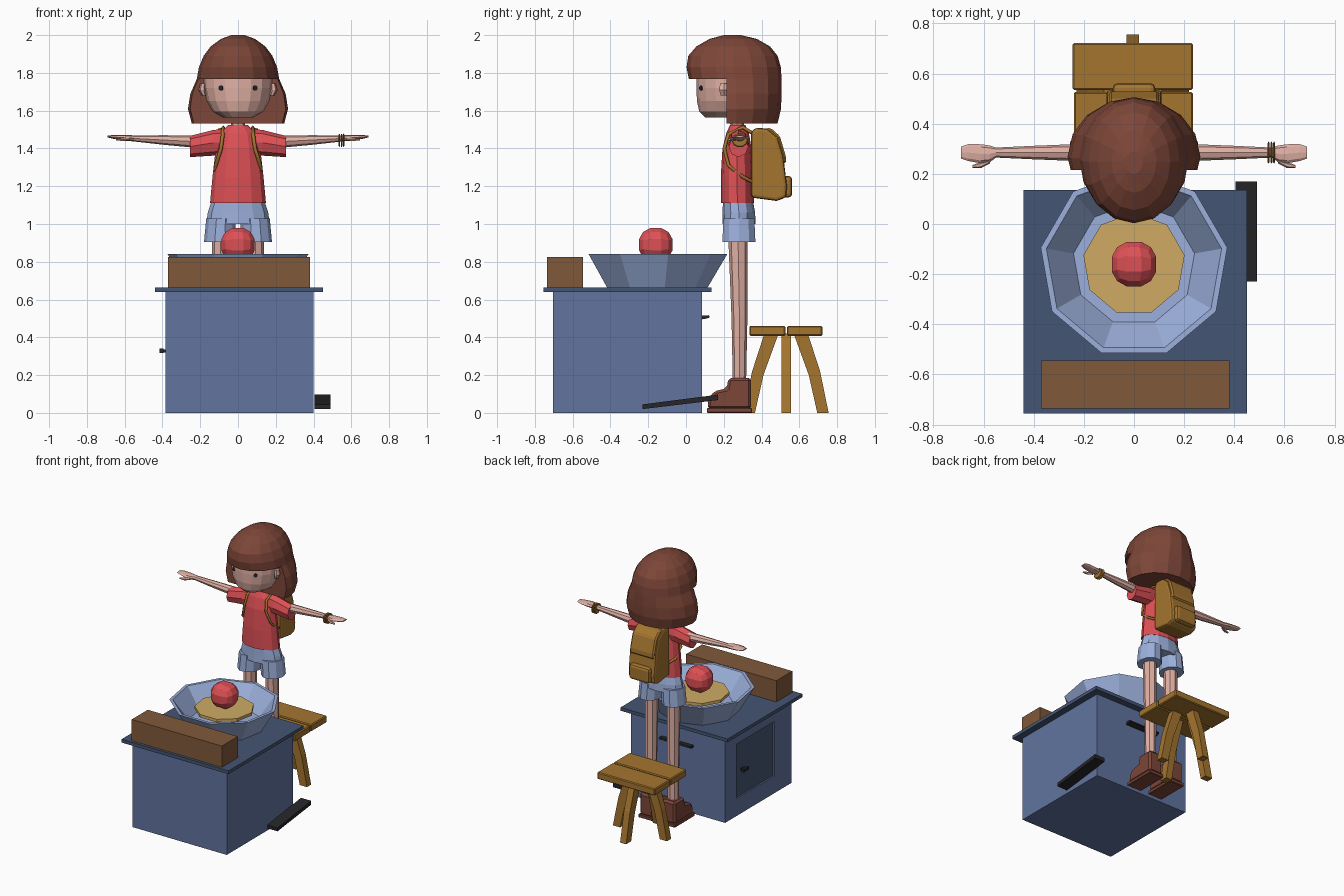
import bpy, bmesh, math
from mathutils import Vector, Matrix

if "Cube" in bpy.data.objects:
    bpy.data.objects.remove(bpy.data.objects["Cube"])


def material(name, hexcode):
    m = bpy.data.materials.new(name)
    rgb = [int(hexcode[i:i + 2], 16) / 255 for i in (0, 2, 4)]
    m.diffuse_color = [c / 12.92 if c < 0.04 else ((c + 0.055) / 1.055) ** 2.4 for c in rgb] + [1]
    m.use_nodes = True
    m.node_tree.nodes["Principled BSDF"].inputs["Base Color"].default_value = m.diffuse_color
    return m


HAIR = material("chestnut", "7D4638")
SKIN = material("skin", "E0B0A4")
RED = material("red", "DE5055")
PALE = material("pale_blue", "9CB0DC")
BLUE = material("cabinet_blue", "61749F")
NAVY = material("navy", "455573")
GOLD = material("golden_wood", "A5752F")
BROWN = material("brown_wood", "80593A")
TAN = material("tan", "D0AB65")
BLACK = material("black", "26262A")


def finish(name, bm, mat, bevel=0, segments=1):
    bmesh.ops.recalc_face_normals(bm, faces=bm.faces)
    me = bpy.data.meshes.new(name)
    bm.to_mesh(me)
    bm.free()
    ob = bpy.data.objects.new(name, me)
    bpy.context.collection.objects.link(ob)
    me.materials.append(mat)
    if bevel:
        mod = ob.modifiers.new("bevel", 'BEVEL')
        mod.width, mod.segments = bevel, segments
    return ob


def box(name, mat, x, y, z, bevel=0, segments=1):
    bm = bmesh.new()
    bmesh.ops.create_cube(bm, size=1)
    for v in bm.verts:
        v.co = [r[0] + (c + 0.5) * (r[1] - r[0]) for c, r in zip(v.co, (x, y, z))]
    return finish(name, bm, mat, bevel, segments)


def loft(name, mat, rings, n=8, axis='z', turn=0.0, caps=True):
    """Skin elliptical rings (position, centre a, centre b, radius a, radius b)."""
    bm = bmesh.new()
    loops = []
    for p, ca, cb, ra, rb in rings:
        loop = []
        for i in range(n):
            t = turn + 2 * math.pi * i / n
            a, b = ca + ra * math.cos(t), cb + rb * math.sin(t)
            loop.append(bm.verts.new((a, b, p) if axis == 'z' else (p, a, b)))
        loops.append(loop)
    for l, m in zip(loops, loops[1:]):
        for i in range(n):
            bm.faces.new((l[i], l[(i + 1) % n], m[(i + 1) % n], m[i]))
    if caps:
        bm.faces.new(loops[0])
        bm.faces.new(loops[-1])
    return finish(name, bm, mat)


def side_profile(name, mat, pts, x0, x1, bevel=0, segments=1):
    bm = bmesh.new()
    f = bm.faces.new([bm.verts.new((x0, y, z)) for y, z in pts])
    out = bmesh.ops.extrude_face_region(bm, geom=[f])["geom"]
    bmesh.ops.translate(bm, vec=(x1 - x0, 0, 0), verts=[g for g in out if isinstance(g, bmesh.types.BMVert)])
    return finish(name, bm, mat, bevel, segments)


def cut(ob, x, y, z):
    cutter = box("cutter", ob.data.materials[0], x, y, z)
    mod = ob.modifiers.new("cut", 'BOOLEAN')
    mod.operation, mod.object, mod.solver = 'DIFFERENCE', cutter, 'EXACT'
    bpy.context.view_layer.objects.active = ob
    bpy.ops.object.modifier_apply(modifier=mod.name)
    bpy.data.objects.remove(cutter)


# Cabinet with recessed door, knob, back handle and worktop
cabinet = box("cabinet", BLUE, (-.385, .40), (-.705, .085), (0, .64))
cut(cabinet, (-.5, -.37), (-.5, -.05), (.13, .54))
box("door_panel", NAVY, (-.374, -.368), (-.5, -.05), (.13, .54))
box("door_knob_stem", BLACK, (-.40, -.368), (-.135, -.115), (.32, .335))
box("door_knob", BLACK, (-.415, -.395), (-.155, -.095), (.318, .34))
box("worktop", NAVY, (-.44, .45), (-.755, .135), (.64, .665))
side_profile("back_handle", BLACK, [(.08, .495), (.08, .515), (.122, .517), (.125, .505), (.10, .497)], -.12, .14)
box("wood_block", BROWN, (-.37, .38), (-.735, -.545), (.665, .825))

# Foot pedal
side_profile("pedal", BLACK, [(-.23, .02), (-.23, .045), (.12, .09), (.17, .097), (.17, .068)], .405, .49)

# Nine-sided basin, turntable and lump of clay
CY = -.16
loft("basin", PALE, [(z, 0, CY, r, r) for z, r in
     ((.665, .275), (.84, .378), (.84, .355), (.695, .245))], n=9, turn=math.pi / 2)
loft("spindle", BLACK, [(.67, 0, CY, .03, .03), (.785, 0, CY, .03, .03)])
loft("turntable", TAN, [(.775, 0, CY, .205, .205), (.797, 0, CY, .205, .205)], n=9, turn=math.pi / 2)
bm = bmesh.new()
bmesh.ops.create_cube(bm, size=2)
bmesh.ops.subdivide_edges(bm, edges=bm.edges[:], cuts=2, use_grid_fill=True)
for v in bm.verts:
    v.co = v.co.normalized() * .098 + Vector((0, CY, .89))
finish("clay_ball", bm, RED)

# Stool: two planks, four curved legs
box("stool_plank_front", GOLD, (-.24, .235), (.335, .526), (.408, .46), .006)
box("stool_plank_back", GOLD, (-.245, .235), (.535, .722), (.408, .46), .006)
for i in range(4):
    leg = side_profile("stool_leg", GOLD, [(.04, .42), (.115, .42), (.18, .22), (.225, 0), (.165, 0), (.12, .2)], -.025, .025)
    leg.matrix_world = Matrix.Translation((-.005, .53, 0)) @ Matrix.Rotation(i * math.pi / 2, 4, 'Z')

# Body: shirt, shorts, neck
loft("shirt", RED, [(1.11, 0, .272, .148, .088), (1.25, 0, .27, .135, .086), (1.40, 0, .27, .118, .077),
                    (1.48, 0, .273, .10, .06), (1.525, 0, .273, .05, .04)], n=12)
loft("shorts_hips", PALE, [(1.0, 0, .28, .168, .088), (1.06, 0, .28, .16, .086), (1.12, 0, .275, .14, .08)], n=12)
loft("neck", SKIN, [(1.5, 0, .272, .036, .036), (1.62, 0, .265, .036, .036)])

for s in (-1, 1):
    side = "left" if s < 0 else "right"
    # Legs and boots
    loft(side + "_shorts_leg", PALE, [(.905, s * .098, .28, .082, .092), (1.03, s * .09, .28, .078, .086)], n=10)
    loft(side + "_leg", SKIN, [(.15, s * .092, .283, .04, .035), (.5, s * .092, .283, .043, .042),
                               (.95, s * .092, .275, .046, .052)])
    side_profile(side + "_boot", HAIR, [(.115, .02), (.345, .02), (.345, .185), (.225, .185), (.215, .13),
                 (.15, .115), (.118, .075)], s * .092 - .055, s * .092 + .055, .014)
    box(side + "_boot_sole", HAIR, (s * .092 - .06, s * .092 + .06), (.11, .35), (0, .026), .004)
    # Sleeves, arms and hands
    loft(side + "_sleeve", RED, [(s * .06, .278, 1.435, .045, .068), (s * .13, .278, 1.43, .052, .068),
                                 (s * .255, .278, 1.41, .052, .056)], axis='x')
    loft(side + "_arm", SKIN, [(s * x, y, z, a, b) for x, y, z, a, b in (
        (.2, .285, 1.435, .035, .034), (.4, .285, 1.445, .027, .025), (.55, .285, 1.453, .02, .016),
        (.575, .28, 1.455, .033, .016), (.61, .28, 1.457, .038, .015), (.66, .285, 1.461, .034, .01),
        (.69, .285, 1.463, .024, .005))], axis='x')
    loft(side + "_thumb", SKIN, [(s * .575, .255, 1.452, .014, .011), (s * .61, .235, 1.447, .012, .009),
                                 (s * .645, .229, 1.447, .006, .005)], n=6, axis='x')
    # Ears and eyes
    loft(side + "_ear", SKIN, [(1.68, s * .18, .2, .012, .018), (1.71, s * .19, .2, .018, .028),
                               (1.745, s * .185, .2, .014, .022)], n=6)
    bm = bmesh.new()
    bmesh.ops.create_cone(bm, cap_ends=True, segments=8, radius1=.014, radius2=.014, depth=.009)
    bm.transform(Matrix.Translation((s * .09, .080, 1.72)) @ Matrix.Rotation(s * math.radians(31), 4, 'Z')
                 @ Matrix.Rotation(math.pi / 2, 4, 'X'))
    finish(side + "_eye", bm, BLACK)
    # Backpack straps
    cu = bpy.data.curves.new(side + "_strap", 'CURVE')
    cu.dimensions, cu.bevel_depth, cu.bevel_resolution = '3D', .01, 0
    pts = [(.085, .37, 1.47), (.078, .30, 1.512), (.08, .225, 1.475), (.09, .203, 1.40),
           (.118, .225, 1.31), (.125, .30, 1.25), (.09, .36, 1.22)]
    sp = cu.splines.new('POLY')
    sp.points.add(len(pts) - 1)
    for p, (x, y, z) in zip(sp.points, pts):
        p.co = (s * x, y, z, 1)
    cu.materials.append(GOLD)
    bpy.context.collection.objects.link(bpy.data.objects.new(side + "_strap", cu))

# Bracelets on one wrist
for k in range(3):
    x = .533 + k * .011
    loft("bracelet", GOLD, [(x, .285, 1.443, .038, .032), (x + .004, .285, 1.443, .044, .038),
                            (x + .008, .285, 1.443, .038, .032)], n=10, axis='x')

# Head, and hair with the face opening cut out
loft("head", SKIN, [(1.565, 0, .2, .08, .10), (1.595, 0, .21, .132, .14), (1.65, 0, .22, .165, .162),
                    (1.72, 0, .22, .18, .165), (1.79, 0, .22, .182, .163), (1.86, 0, .23, .15, .13)], n=16)
hair_rings = ((1.533, .245, .045, .485), (1.61, .265, .035, .503), (1.69, .252, .025, .506), (1.768, .218, .015, .506),
              (1.83, .207, .003, .502), (1.89, .182, .012, .485), (1.94, .145, .055, .445),
              (1.98, .09, .125, .375), (2.0, .035, .2, .29))
hair = loft("hair", HAIR, [(z, 0, (a + b) / 2, rx, (b - a) / 2) for z, rx, a, b in hair_rings], n=16)
cut(hair, (-.4, .4), (-.2, .215), (1.4, 1.768))

# Backpack with pocket, flap and top loop
side_profile("backpack", GOLD, [(.345, 1.14), (.345, 1.49), (.37, 1.51), (.43, 1.505), (.485, 1.46), (.515, 1.36),
                                (.535, 1.2), (.53, 1.14), (.48, 1.122)], -.11, .11, .022, 2)
side_profile("backpack_flap", GOLD, [(.40, 1.505), (.45, 1.508), (.497, 1.465), (.528, 1.36), (.53, 1.32),
                                     (.505, 1.32), (.47, 1.45)], -.1, .1, .01)
box("backpack_pocket", GOLD, (-.085, .085), (.50, .562), (1.14, 1.255), .02, 2)
